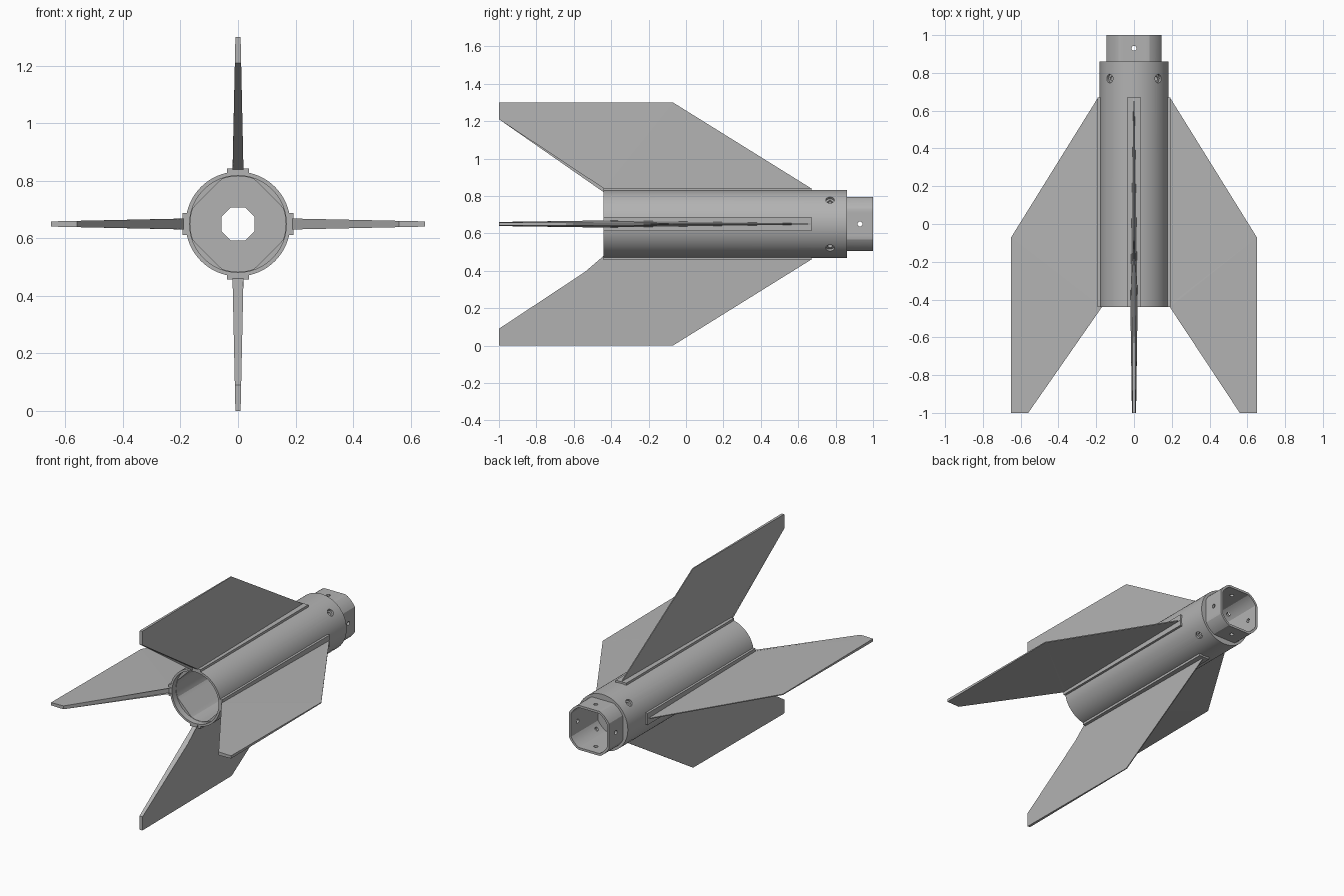
import bpy, bmesh, math
from mathutils import Matrix, Vector

if "Cube" in bpy.data.objects:
    bpy.data.objects.remove(bpy.data.objects["Cube"])

CZ = 0.65      # height of the long axis
SEG = 96

grey = bpy.data.materials.new("light grey")
grey.diffuse_color = (0.45, 0.45, 0.45, 1)
grey.use_nodes = True
grey.node_tree.nodes["Principled BSDF"].inputs["Base Color"].default_value = grey.diffuse_color


def finish(name, bm, smooth=True):
    bmesh.ops.recalc_face_normals(bm, faces=bm.faces)
    me = bpy.data.meshes.new(name)
    bm.to_mesh(me)
    bm.free()
    me.materials.append(grey)
    ob = bpy.data.objects.new(name, me)
    bpy.context.collection.objects.link(ob)
    if smooth:
        bpy.ops.object.select_all(action='DESELECT')
        bpy.context.view_layer.objects.active = ob
        ob.select_set(True)
        bpy.ops.object.shade_smooth_by_angle(angle=math.radians(20))
    return ob


def clipped(radius, flat, turn=0.0):
    """Circle cut by four flats, as a radius for each angle."""
    def r(a):
        d = (a - turn + math.pi / 4) % (math.pi / 2) - math.pi / 4
        return min(radius, flat / math.cos(d))
    return r


def octagon(apothem):
    def r(a):
        d = (a + math.pi / 8) % (math.pi / 4) - math.pi / 8
        return apothem / math.cos(d)
    return r


def tube(name, outer, inner, y0, y1):
    """Hollow section along y between two radius functions."""
    bm = bmesh.new()
    loops = []
    for fn, y in ((outer, y0), (outer, y1), (inner, y1), (inner, y0)):
        loop = []
        for i in range(SEG):
            a = 2 * math.pi * i / SEG
            loop.append(bm.verts.new((fn(a) * math.cos(a), y, CZ + fn(a) * math.sin(a))))
        loops.append(loop)
    for k in range(4):
        a, b = loops[k], loops[(k + 1) % 4]
        for i in range(SEG):
            j = (i + 1) % SEG
            bm.faces.new((a[i], a[j], b[j], b[i]))
    return finish(name, bm)


def drill(target, radius, y, start):
    """Four radial holes around the axis."""
    bm = bmesh.new()
    for k in range(4):
        m = (Matrix.Translation((0, y, CZ)) @ Matrix.Rotation(start + k * math.pi / 2, 4, 'Y')
             @ Matrix.Translation((0, 0, 0.17)))
        bmesh.ops.create_cone(bm, cap_ends=True, segments=20, radius1=radius,
                              radius2=radius, depth=0.14, matrix=m)
    cutter = finish(target.name + "_hole_cutter", bm, False)
    cutter.hide_render = True
    cutter.hide_set(True)
    mod = target.modifiers.new("holes", 'BOOLEAN')
    mod.operation = 'DIFFERENCE'
    mod.solver = 'EXACT'
    mod.object = cutter
    bpy.context.view_layer.objects.active = target
    bpy.ops.object.modifier_apply(modifier=mod.name)
    bpy.data.objects.remove(cutter)


def circle(r):
    return lambda a: r


# main body with screw holes
body = tube("body_tube", circle(0.182), circle(0.168), -0.44, 0.86)
drill(body, 0.023, 0.77, math.pi / 4)

# inner liner with diagonal flats, and the pierced bulkhead
tube("inner_liner", circle(0.169), clipped(0.166, 0.150, math.pi / 4), -0.40, 0.70)
tube("bulkhead", circle(0.169), octagon(0.058), 0.70, 0.72)

# coupler at the back end, flat on four sides
coupler = tube("coupler", clipped(0.165, 0.145), clipped(0.150, 0.130), 0.72, 1.0)
drill(coupler, 0.013, 0.93, 0)
drill(coupler, 0.013, 0.77, math.pi / 4)
tube("shoulder_ring", circle(0.169), clipped(0.160, 0.140), 0.84, 0.858)

# fins and their raised root pads
# (y, distance from axis, half thickness)
FIN = [(0.67, 0.17, 0.003), (0.67, 0.19, 0.003), (-0.07, 0.65, 0.003),
       (-1.0, 0.65, 0.009), (-1.0, 0.56, 0.011), (-0.44, 0.19, 0.019), (-0.44, 0.17, 0.019)]
for k, side in enumerate(("top", "right", "bottom", "left")):
    turn = Matrix.Translation((0, 0, CZ)) @ Matrix.Rotation(k * math.pi / 2, 4, 'Y')

    bm = bmesh.new()
    left = [bm.verts.new(turn @ Vector((-t, y, r))) for y, r, t in FIN]
    right = [bm.verts.new(turn @ Vector((t, y, r))) for y, r, t in FIN]
    bm.faces.new(left)
    bm.faces.new(right)
    n = len(FIN)
    for i in range(n):
        j = (i + 1) % n
        bm.faces.new((left[i], left[j], right[j], right[i]))
    bmesh.ops.triangulate(bm, faces=[f for f in bm.faces if len(f.verts) > 4])
    finish(side + "_fin", bm, False)

    bm = bmesh.new()
    bmesh.ops.create_cube(bm, size=1.0, matrix=turn @ Matrix.Translation((0, 0.115, 0.1825))
                          @ Matrix.Diagonal((0.076, 1.11, 0.021, 1)))
    finish(side + "_fin_pad", bm, False)
